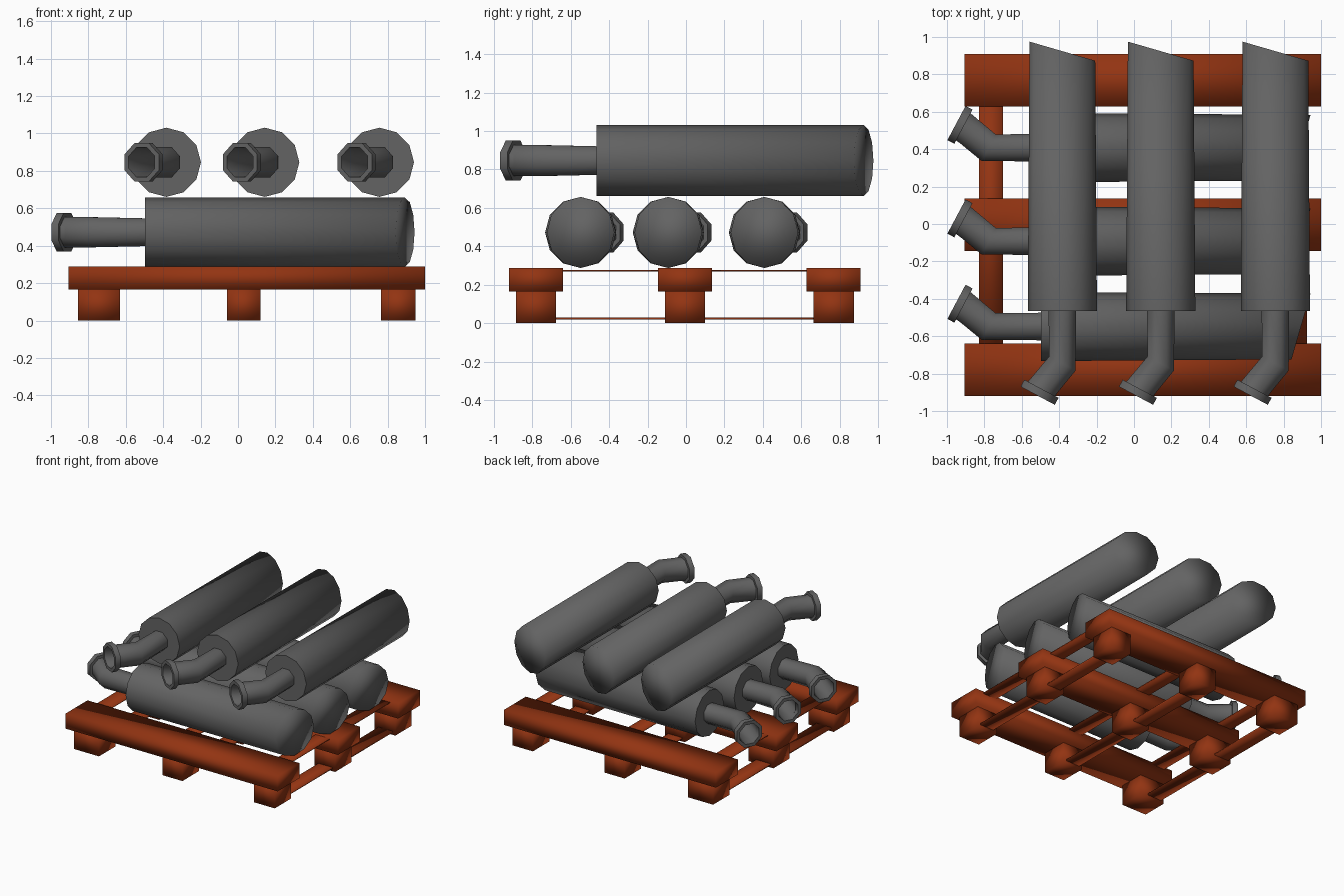
import bpy, bmesh, math
from mathutils import Matrix, Vector

if "Cube" in bpy.data.objects:
    bpy.data.objects.remove(bpy.data.objects["Cube"])


def material(name, rgb):
    m = bpy.data.materials.new(name)
    m.diffuse_color = (*rgb, 1)
    m.use_nodes = True
    m.node_tree.nodes["Principled BSDF"].inputs["Base Color"].default_value = m.diffuse_color
    return m


GREY = material("dark grey metal", (0.125, 0.125, 0.125))
RUST = material("rust brown wood", (0.29, 0.034, 0.006))


def finish(bm, name, mat, matrix=Matrix()):
    bm.transform(matrix)
    bmesh.ops.recalc_face_normals(bm, faces=bm.faces)
    for f in bm.faces:
        f.smooth = True
    me = bpy.data.meshes.new(name)
    bm.to_mesh(me)
    bm.free()
    me.materials.append(mat)
    ob = bpy.data.objects.new(name, me)
    bpy.context.collection.objects.link(ob)
    return ob


def box(name, x0, x1, y0, y1, z0, z1):
    bm = bmesh.new()
    bmesh.ops.create_cube(bm, size=1)
    m = Matrix.Translation(((x0 + x1) / 2, (y0 + y1) / 2, (z0 + z1) / 2)) \
        @ Matrix.Diagonal((x1 - x0, y1 - y0, z1 - z0, 1))
    return finish(bm, name, RUST, m)


def ring(bm, x, y, r, angle, n, phase=0.0):
    """Circle of vertices facing -x, turned by angle about z."""
    u = Vector((math.sin(angle), math.cos(angle), 0))
    c = Vector((x, y, 0))
    pts = []
    for i in range(n):
        t = 2 * math.pi * i / n + phase
        pts.append(bm.verts.new(c + u * r * math.cos(t) + Vector((0, 0, r * math.sin(t)))))
    return pts


def bridge(bm, a, b):
    n = len(a)
    for i in range(n):
        bm.faces.new((a[i], a[(i + 1) % n], b[(i + 1) % n], b[i]))


# Canister with a bent, flanged, hollow neck; the base sits at the local origin
def canister(name, matrix):
    bm = bmesh.new()
    base = ring(bm, 0, 0, 0.185, 0, 12)
    end = ring(bm, 1.39, 0, 0.185, 0, 12)
    for v in end:                       # slanted, slightly narrowed far end
        v.co.y *= 0.95
        v.co.x += v.co.y * 0.29
    bridge(bm, base, end)
    bm.faces.new(end)
    bm.faces.new(ring(bm, 0, 0, 0.185, 0, 12)[::-1])
    finish(bm, name + "_body", GREY, matrix)

    bm = bmesh.new()
    a = math.radians(28)
    path = [(0.02, 0, 0.080, 0), (-0.28, 0, 0.087, a), (-0.415, 0.112, 0.088, a),
            (-0.415, 0.112, 0.112, a), (-0.452, 0.132, 0.112, a),
            (-0.452, 0.132, 0.085, a), (-0.28, 0, 0.075, a), (0.015, 0, 0.07, 0)]
    rings = [ring(bm, *p, 8, math.pi / 8) for p in path]
    for p, q in zip(rings, rings[1:]):
        bridge(bm, p, q)
    bridge(bm, rings[-1], rings[0])
    ob = finish(bm, name + "_neck", GREY, matrix)
    bpy.context.view_layer.objects.active = ob
    ob.select_set(True)
    bpy.ops.object.shade_smooth_by_angle(angle=math.radians(60))
    ob.select_set(False)


# Lower layer lies along x, upper layer along y
for i, y in enumerate((-0.548, -0.092, 0.408)):
    canister(f"lower_canister_{i}", Matrix.Translation((-0.497, y, 0.472)))
for i, x in enumerate((-0.383, 0.143, 0.756)):
    canister(f"upper_canister_{i}",
             Matrix.Translation((x, -0.466, 0.846)) @ Matrix.Rotation(math.pi / 2, 4, 'Z'))

# Pallet beams and feet
COLUMNS = ((-0.855, -0.63), (-0.06, 0.12), (0.765, 0.95))
for j, y in enumerate((-0.78, -0.005, 0.768)):
    box(f"beam_{j}", -0.905, 1.0, y - 0.14, y + 0.14, 0.165, 0.288)
    for i, (x0, x1) in enumerate(COLUMNS):
        box(f"foot_{j}_{i}", x0, x1, y - 0.105, y + 0.105, 0, 0.167)

# Thin cross slats above and below
for i, (x0, x1) in enumerate(((-0.83, -0.70), (-0.035, 0.09), (0.80, 0.925))):
    box(f"top_slat_{i}", x0, x1, -0.7, 0.7, 0.27, 0.278)
    box(f"bottom_slat_{i}", x0, x1, -0.8, 0.8, 0.018, 0.03)
